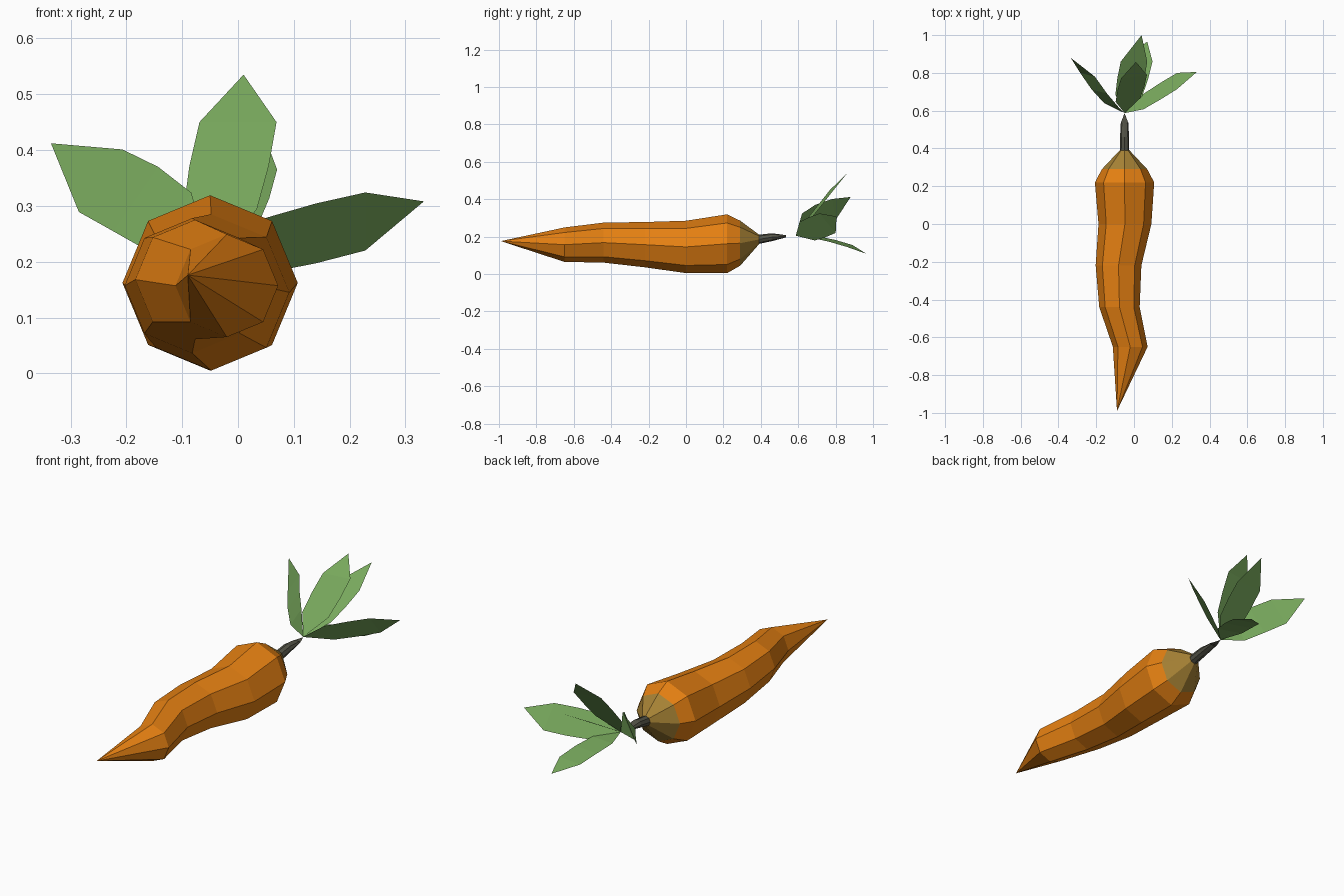
import bpy, bmesh, math
from mathutils import Vector

if "Cube" in bpy.data.objects:
    bpy.data.objects.remove(bpy.data.objects["Cube"])


def material(name, rgb):
    m = bpy.data.materials.new(name)
    m.diffuse_color = (*rgb, 1)
    m.use_nodes = True
    m.node_tree.nodes["Principled BSDF"].inputs["Base Color"].default_value = m.diffuse_color
    return m


ORANGE = material("carrot_orange", (0.78, 0.215, 0.006))
OLIVE = material("crown_olive", (0.38, 0.22, 0.035))
STEM = material("stem_grey", (0.09, 0.09, 0.065))
GREEN = material("leaf_green", (0.19, 0.40, 0.11))


def finish(name, bm, mats):
    me = bpy.data.meshes.new(name)
    bm.to_mesh(me)
    bm.free()
    for m in mats:
        me.materials.append(m)
    ob = bpy.data.objects.new(name, me)
    bpy.context.collection.objects.link(ob)
    return ob


def loft(rings, sides, tip, cap_end):
    """Rings are (x, y, z, half width, half height); tip is a point joined to the first ring."""
    bm = bmesh.new()
    loops = []
    for x, y, z, rx, rz in rings:
        loops.append([bm.verts.new((x + rx * math.sin(a), y, z + rz * math.cos(a)))
                      for a in (math.tau * i / sides for i in range(sides))])
    for a, b in zip(loops, loops[1:]):
        for i in range(sides):
            j = (i + 1) % sides
            bm.faces.new((a[i], a[j], b[j], b[i]))
    if tip:
        t = bm.verts.new(tip)
        for i in range(sides):
            bm.faces.new((t, loops[0][(i + 1) % sides], loops[0][i]))
    if cap_end:
        bm.faces.new(loops[-1])
    bmesh.ops.recalc_face_normals(bm, faces=bm.faces)
    return bm


# Root: eight-sided wavy taper, with the shoulder faces near the stem in olive
root = [(-0.02, -0.65, 0.157, 0.092), (-0.077, -0.44, 0.168, 0.107),
        (-0.082, -0.22, 0.157, 0.121), (-0.048, 0.0, 0.145, 0.14),
        (-0.05, 0.22, 0.162, 0.157), (-0.05, 0.29, 0.165, 0.12),
        (-0.05, 0.39, 0.185, 0.026)]
bm = loft([(*r, r[3]) for r in root], 8, (-0.09, -0.99, 0.176), True)
for f in bm.faces:
    f.material_index = int(f.calc_center_median().y > 0.3)
finish("carrot_root", bm, [ORANGE, OLIVE])

# Stem: narrow stalk that flattens to a point where the leaves start
stem = [(-0.05, 0.535, 0.202, 0.02, 0.006), (-0.05, 0.46, 0.197, 0.024, 0.021),
        (-0.05, 0.38, 0.184, 0.025, 0.025)]
bm = loft(stem, 8, None, True)
bm.faces.new([bm.verts.new(p) for p in
              ((-0.07, 0.535, 0.202), (-0.03, 0.535, 0.202), (-0.05, 0.587, 0.204))])
finish("stem", bm, [STEM])

# Leaves: flat pointed blades from one point
BASE = Vector((-0.05, 0.587, 0.205))


def leaf(name, tip, shoulder, half, sag=(0, 0, 0)):
    shoulder, half, sag = Vector(shoulder), Vector(half), Vector(sag)
    bm = bmesh.new()
    base = bm.verts.new(BASE)
    pairs = []
    for t, w, s in ((0.36, 0.95, 1), (0.68, 1.03, 0.8), (1, 1, 0)):
        mid = BASE.lerp(shoulder, t) + sag * s
        pairs.append((bm.verts.new(mid - half * w), bm.verts.new(mid + half * w)))
    bm.faces.new((base, pairs[0][1], pairs[0][0]))
    for a, b in zip(pairs, pairs[1:]):
        bm.faces.new((a[0], a[1], b[1], b[0]))
    bm.faces.new((pairs[-1][0], pairs[-1][1], bm.verts.new(tip)))
    finish(name, bm, [GREEN])


leaf("leaf_left", (-0.335, 0.88, 0.412), (-0.246, 0.79, 0.345), (-0.039, 0.01, -0.056),
     (0, -0.03, 0.015))
leaf("leaf_upper", (0.01, 0.858, 0.535), (0.0, 0.78, 0.45), (0.069, 0.01, 0))
leaf("leaf_right", (0.333, 0.805, 0.308), (0.228, 0.757, 0.272), (0, 0.043, -0.052))
leaf("leaf_back", (0.04, 1.0, 0.445), (0.0, 0.86, 0.365), (0.07, 0, 0))
leaf("leaf_lower", (0.07, 0.965, 0.108), (0.03, 0.875, 0.15), (0.068, -0.015, -0.005),
     (0, 0, 0.012))
